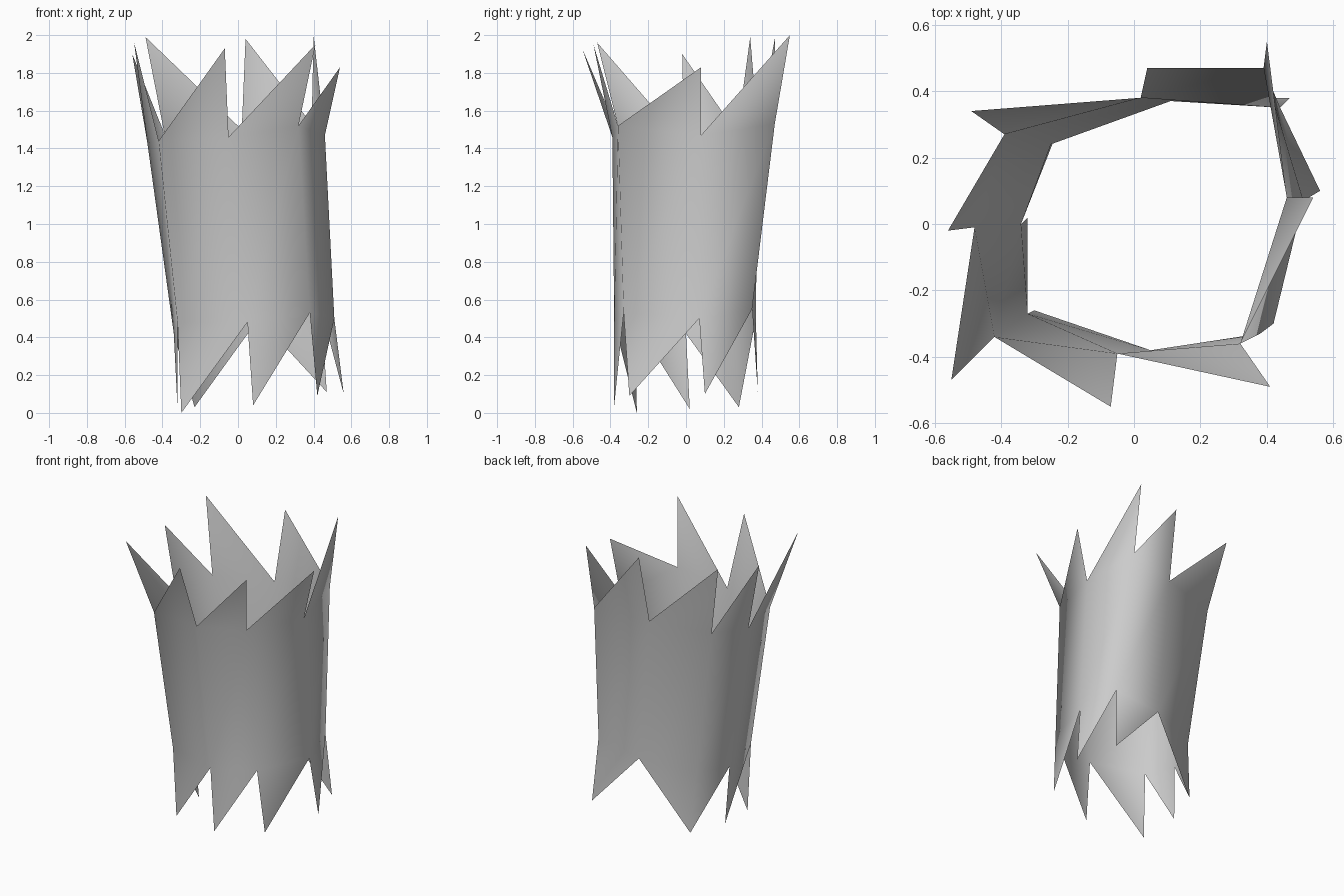
import bpy
import bmesh

# Remove the default cube only
cube = bpy.data.objects.get("Cube")
if cube:
    bpy.data.objects.remove(cube, do_unlink=True)

# Plain grey material
grey = bpy.data.materials.new("plain_grey")
grey.use_nodes = True
colour = (0.6, 0.6, 0.6, 1)
grey.diffuse_color = colour
grey.node_tree.nodes["Principled BSDF"].inputs["Base Color"].default_value = colour

# Rings run counterclockwise from the front; each tip sits between two ring points
upper_ring = [(-.05, -.39, 1.46), (.32, -.36, 1.52), (.46, .08, 1.47), (.39, .47, 1.53),
              (.02, .38, 1.5), (-.39, .27, 1.48), (-.48, -.01, 1.43), (-.42, -.34, 1.44)]
upper_tips = [(.41, -.49, 1.95), (.54, .08, 1.83), (.4, .55, 2), (.04, .47, 1.98),
              (-.49, .34, 1.99), (-.56, -.02, 1.9), (-.55, -.47, 1.96), (-.07, -.55, 1.93)]
lower_ring = [(.05, -.38, .48), (.38, -.33, .53), (.51, .07, .5), (.44, .35, .55),
              (.11, .37, .5), (-.25, .24, .45), (-.34, 0, .42), (-.32, -.27, .48)]
lower_tips = [(.08, -.38, .04), (.42, -.3, .09), (.56, .1, .1), (.47, .38, .11),
              (-.23, .28, .03), (-.32, .02, .02), (-.3, -.26, 0)]
# The wide rear splinter covers two neighbouring wall panels
tip_for_panel = [0, 1, 2, 3, 4, 4, 5, 6]


def add_points(bm, points):
    return [bm.verts.new(point) for point in points]


def build_shell(name, material):
    """Open, flared shell with a splintered upper and lower edge."""
    bm = bmesh.new()
    upper = add_points(bm, upper_ring)
    lower = add_points(bm, lower_ring)
    crown = add_points(bm, upper_tips)
    roots = add_points(bm, lower_tips)
    count = len(upper)
    for i in range(count):
        j = (i + 1) % count
        # Wall panel
        bm.faces.new((lower[i], lower[j], upper[j], upper[i]))
        # Splinter above the panel
        bm.faces.new((upper[i], upper[j], crown[i]))
        # Splinter below the panel
        bm.faces.new((lower[i], roots[tip_for_panel[i]], lower[j]))
    for face in bm.faces:
        face.smooth = True
    mesh = bpy.data.meshes.new(name)
    bm.to_mesh(mesh)
    bm.free()
    mesh.materials.append(material)
    shell = bpy.data.objects.new(name, mesh)
    bpy.context.collection.objects.link(shell)
    return shell


build_shell("splintered_shell", grey)
